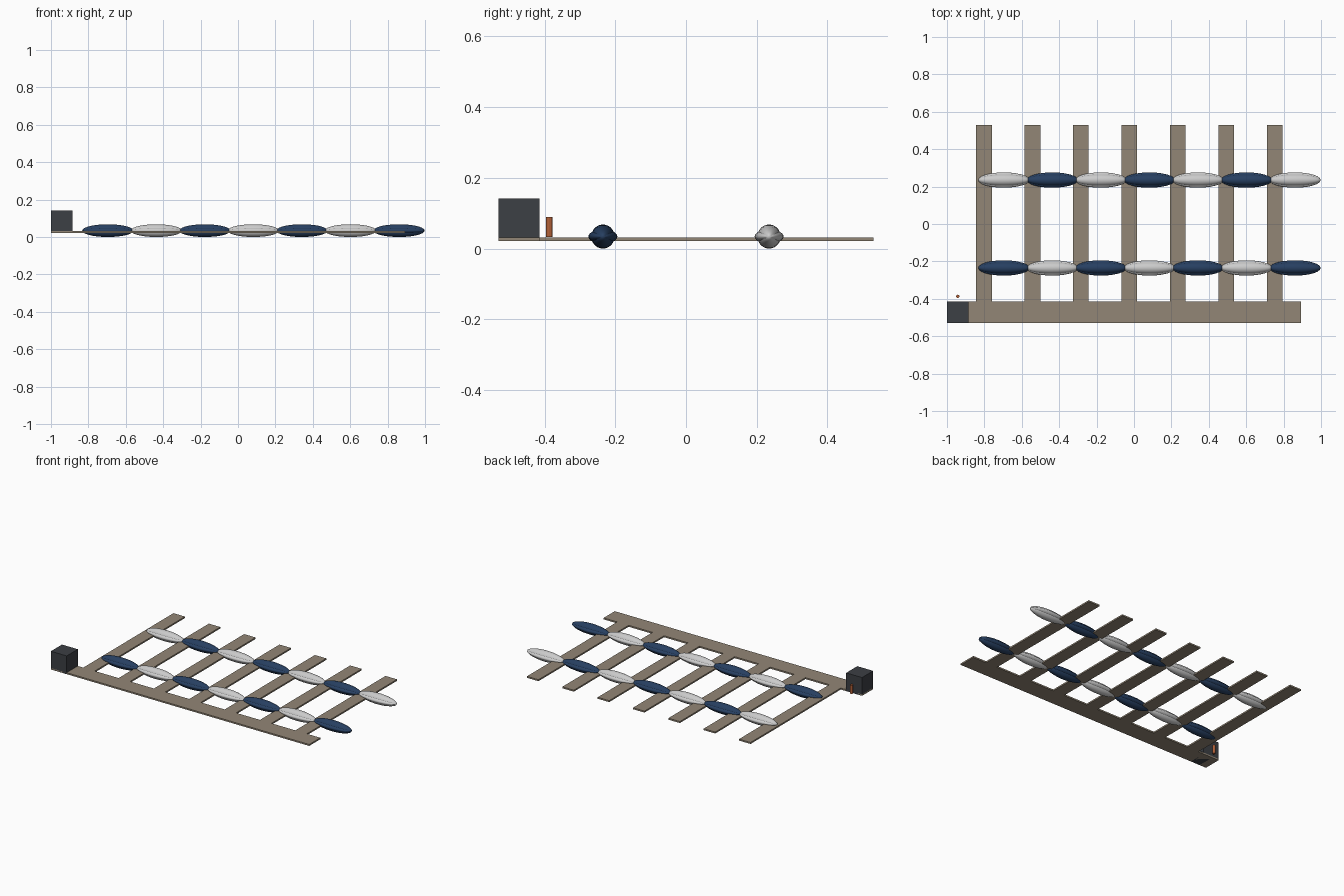
import bpy

if "Cube" in bpy.data.objects:
    bpy.data.objects.remove(bpy.data.objects["Cube"])

def material(name, rgb):
    m = bpy.data.materials.new(name)
    m.diffuse_color = (*rgb, 1)
    m.use_nodes = True
    m.node_tree.nodes["Principled BSDF"].inputs["Base Color"].default_value = m.diffuse_color
    return m

WOOD = material("weathered_wood", (0.29, 0.24, 0.18))
DARK = material("dark_grey", (0.045, 0.05, 0.058))
NAVY = material("navy", (0.02, 0.05, 0.12))
WHITE = material("white", (0.75, 0.75, 0.74))
RUST = material("orange", (0.45, 0.12, 0.04))

def box(name, x0, x1, y0, y1, z0, z1, mat):
    bpy.ops.mesh.primitive_cube_add(size=1, location=((x0 + x1) / 2, (y0 + y1) / 2, (z0 + z1) / 2))
    ob = bpy.context.object
    ob.name = name
    ob.scale = (x1 - x0, y1 - y0, z1 - z0)
    ob.data.materials.append(mat)

def ellipsoid(name, loc, half, mat):
    bpy.ops.mesh.primitive_uv_sphere_add(segments=24, ring_count=14, radius=1, location=loc)
    ob = bpy.context.object
    ob.name = name
    ob.scale = half
    ob.data.materials.append(mat)
    bpy.ops.object.shade_smooth()

# Main walkway and harbour hut
box("main_dock", -1, 0.893, -0.53, -0.414, 0.021, 0.031, WOOD)
box("dock_hut", -1, -0.884, -0.53, -0.414, 0.021, 0.142, DARK)

# Small post beside the hut
bpy.ops.mesh.primitive_cylinder_add(vertices=12, radius=0.009, depth=0.056, location=(-0.942, -0.387, 0.061))
post = bpy.context.object
post.name = "mooring_post"
post.data.materials.append(RUST)

# Finger piers, each with two moored boats
STEP = 0.259
for i in range(7):
    x = -0.802 + STEP * i
    box(f"finger_pier_{i}", x - 0.042, x + 0.042, -0.414, 0.53, 0.021, 0.031, WOOD)
    for row, y in enumerate((-0.235, 0.235)):
        mat = (NAVY, WHITE)[(i + row) % 2]
        loc = (-0.696 + 0.2595 * i, y, 0.034)
        ellipsoid(f"boat_hull_{row}_{i}", loc, (0.137, 0.033, 0.034), mat)
        ellipsoid(f"boat_gunwale_{row}_{i}", loc, (0.137, 0.041, 0.02), mat)
